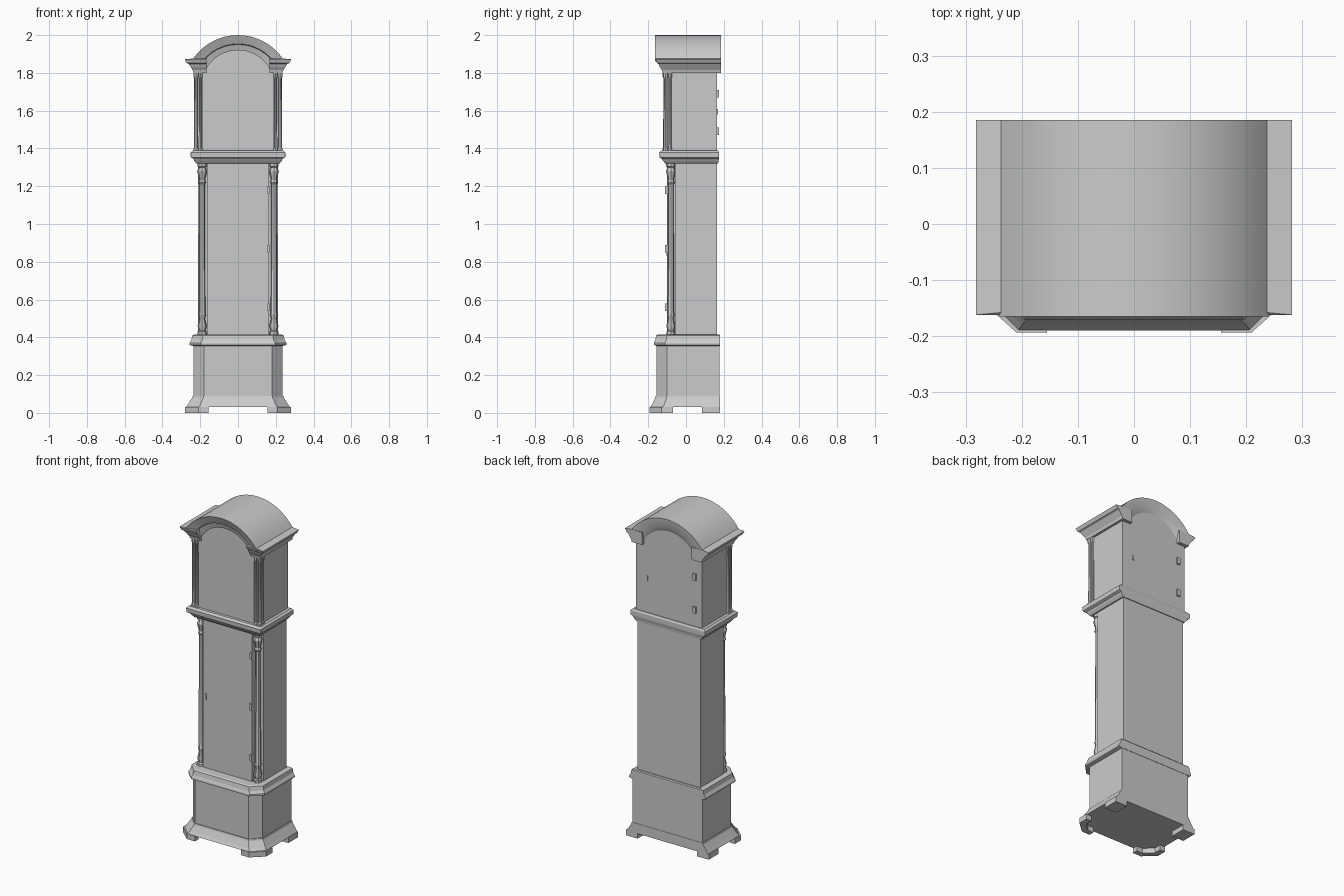
import bpy, bmesh
from math import sin, cos, pi, atan2

if "Cube" in bpy.data.objects:
    bpy.data.objects.remove(bpy.data.objects["Cube"], do_unlink=True)

grey = bpy.data.materials.new("plain_grey")
grey.use_nodes = True
grey.diffuse_color = (0.6, 0.6, 0.6, 1)
grey.node_tree.nodes["Principled BSDF"].inputs["Base Color"].default_value = (0.6, 0.6, 0.6, 1)
SIDES = (("left", 1), ("right", -1))


def finish(name, bm):
    bmesh.ops.recalc_face_normals(bm, faces=bm.faces)
    me = bpy.data.meshes.new(name)
    bm.to_mesh(me)
    bm.free()
    me.materials.append(grey)
    ob = bpy.data.objects.new(name, me)
    bpy.context.collection.objects.link(ob)
    return ob


def loft(name, rings):
    """Skin equal-length closed rings of 3D points and cap the ends."""
    bm = bmesh.new()
    vs = [[bm.verts.new(p) for p in r] for r in rings]
    n = len(vs[0])
    for a, b in zip(vs, vs[1:]):
        for i in range(n):
            j = (i + 1) % n
            bm.faces.new((a[i], a[j], b[j], b[i]))
    bm.faces.new(vs[0])
    bm.faces.new(vs[-1])
    return finish(name, bm)


def box(name, x0, x1, y0, y1, z0, z1):
    return loft(name, [[(x0, y0, z), (x1, y0, z), (x1, y1, z), (x0, y1, z)] for z in (z0, z1)])


def stack(name, levels):
    """Moulded tier with cut front corners; levels are (z, half width, front, back, cut)."""
    return loft(name, [[(-w, b, z), (-w, f + c, z), (-w + c, f, z), (w - c, f, z), (w, f + c, z), (w, b, z)]
                       for z, w, f, b, c in levels])


def slab(name, outline, y0, y1):
    return loft(name, [[(x, y, z) for x, z in outline] for y in (y0, y1)])


def arc(w, z0, top, n=16):
    """Segmental arch from +w to -w, springing at z0 and peaking at top."""
    h = top - z0
    r = (w * w + h * h) / (2 * h)
    a = atan2(w, r - h)
    return [(r * sin(a - 2 * a * i / n), top - r + r * cos(a - 2 * a * i / n)) for i in range(n + 1)]


def panel(name, outline, place, rim=0.01, lift=0.006):
    """Applied moulding frame with a sunken field; place maps (u, v, height) to 3D."""
    bm = bmesh.new()
    face = bm.faces.new([bm.verts.new((u, v, 0)) for u, v in outline])
    if face.normal.z < 0 or face.calc_area() and (face.normal_update() or face.normal.z < 0):
        face.normal_flip()
    for thick, depth in ((0.002, lift), (rim * 0.6, 0), (rim * 0.4, -lift * 0.8)):
        bmesh.ops.inset_region(bm, faces=[face], thickness=thick, depth=0, use_even_offset=True)
        for v in face.verts:
            v.co.z += depth
    for v in bm.verts:
        v.co = place(*v.co)
    return finish(name, bm)


def cut_rect(u0, u1, v0, v1, c, d):
    return [(u0 + c, v0), (u1 - c, v0), (u1, v0 + d), (u1, v1 - d),
            (u1 - c, v1), (u0 + c, v1), (u0, v1 - d), (u0, v0 + d)]


def notched_rect(u0, u1, v0, v1, c):
    s = c * 0.6
    out = []
    for u, v, a, b in ((u0, v0, 1, 1), (u1, v0, -1, 1), (u1, v1, -1, -1), (u0, v1, 1, -1)):
        corner = [(u, v + b * c), (u + a * s, v + b * s), (u + a * c, v)]
        out += corner if a * b > 0 else corner[::-1]
    return out


def turned(name, x, y, profile, n=10):
    return loft(name, [[(x + r * cos(2 * pi * i / n), y + r * sin(2 * pi * i / n), z) for i in range(n)]
                       for z, r in profile])


# Plinth with flared skirt and cap moulding
stack("plinth_skirt", [(0.03, .275, -.19, .18, .068), (0.045, .265, -.18, .18, .065),
                       (0.08, .243, -.163, .18, .06), (0.09, .24, -.16, .18, .058)])
stack("plinth_box", [(0.09, .235, -.155, .178, .055), (0.36, .235, -.155, .178, .055)])
stack("plinth_cap", [(0.355, .24, -.158, .18, .056), (0.36, .257, -.17, .18, .06), (0.37, .257, -.17, .18, .06),
                     (0.385, .247, -.163, .18, .058), (0.41, .242, -.158, .18, .057), (0.415, .23, -.15, .175, .05)])

# Bracket feet
for side, s in SIDES:
    foot = [(.155, -.193), (.21, -.193), (.28, -.13), (.28, -.07), (.245, -.07), (.245, -.115),
            (.195, -.16), (.155, -.16)]
    loft(side + "_front_foot", [[(s * x, y, z) for x, y in foot] for z in (0, .032)])
    box(side + "_back_foot", s * .2, s * .28, .085, .18, 0, .032)

# Trunk with stepped-in front
box("trunk_case", -.213, .213, -.058, .165, .41, 1.33)
box("trunk_front", -.165, .165, -.1, -.05, .41, 1.33)
panel("trunk_door", cut_rect(-.125, .125, .455, 1.28, .045, .035), lambda u, v, h: (u, -.1 - h, v))
for z in (.56, .87, 1.18):
    box("trunk_hinge", .155, .168, -.11, -.095, z - .02, z + .02)
box("door_escutcheon", -.152, -.144, -.104, -.098, .83, .87)

# Trunk corner columns with waisted capitals and bases
for side, s in SIDES:
    turned(side + "_trunk_column", s * .19, -.08,
           [(.41, .024), (.43, .024), (.435, .018), (.46, .024), (.5, .015), (.52, .021), (.53, .017),
            (1.21, .014), (1.22, .021), (1.235, .015), (1.28, .026), (1.3, .018), (1.305, .025), (1.33, .025)], 8)
    panel(side + "_trunk_panel", cut_rect(-.015, .127, .45, 1.285, .025, .025),
          lambda u, v, h, s=s: (s * (.213 + h), u, v))
    panel(side + "_hood_panel", notched_rect(-.045, .13, 1.435, 1.755, .035),
          lambda u, v, h, s=s: (s * (.222 + h), u, v))

# Waist moulding carrying the hood
stack("waist_moulding", [(1.32, .22, -.11, .17, .002), (1.335, .232, -.122, .172, .002),
                         (1.345, .236, -.128, .175, .002), (1.352, .25, -.14, .176, .002),
                         (1.378, .252, -.142, .176, .002), (1.388, .24, -.13, .17, .002)])

# Hood case and arched front
shoulder = [(-.222, 1.38), (.222, 1.38), (.222, 1.82)]
slab("hood_case", shoulder + arc(.18, 1.82, 1.94) + [(-.222, 1.82)], -.08, .165)
slab("hood_front", [(-.188, 1.38), (.188, 1.38), (.188, 1.81)] + arc(.17, 1.82, 1.93) + [(-.188, 1.81)], -.113, -.07)
panel("hood_door", [(-.182, 1.42), (.182, 1.42), (.182, 1.755), (.16, 1.765)] + arc(.153, 1.785, 1.875, 12)
      + [(-.16, 1.765), (-.182, 1.755)], lambda u, v, h: (u, -.113 - h, v), .012, .008)

# Slender hood columns, front corner and behind
for side, s in SIDES:
    for label, x, y, r in (("outer", .222, -.108, .011), ("inner", .199, -.112, .009), ("rear", .224, -.085, .009)):
        turned(f"{side}_{label}_hood_column", s * x, y,
               [(1.38, r * 1.3), (1.4, r * 1.3), (1.405, r), (1.77, r * .85), (1.78, r * 1.3), (1.805, r * 1.3)], 8)
    # Side cornice flaring outward
    cornice = [(1.8, .236, -.124), (1.815, .24, -.128), (1.83, .25, -.138), (1.848, .262, -.146),
               (1.852, .272, -.154), (1.872, .282, -.162), (1.876, .24, -.158)]
    loft(side + "_cornice", [[(s * .168, f, z), (s * w, f, z), (s * w, .185, z), (s * .168, .185, z)]
                             for z, w, f in cornice])

# Barrel roof with moulded arched front edge
inner, middle, outer = arc(.172, 1.815, 1.92), arc(.2, 1.84, 1.95), arc(.24, 1.872, 2.0)
loft("arched_roof", [[(a[0], -.122, a[1]), (b[0], -.132, b[1]), (b[0], -.144, b[1] + .004), (c[0], -.16, c[1] - .012),
                      (c[0], -.165, c[1]), (c[0], .185, c[1]), (b[0], .18, b[1]), (a[0], .165, a[1])]
                     for a, b, c in zip(inner, middle, outer)])

# Fittings on the back of the hood
for z in (1.49, 1.69):
    box("back_hinge", -.185, -.165, .16, .175, z - .02, z + .02)
box("back_latch", .14, .15, .16, .17, 1.58, 1.61)

# Soft shading on the curved parts
bpy.ops.object.select_all(action="DESELECT")
for ob in bpy.context.collection.objects:
    if "column" in ob.name or "roof" in ob.name:
        ob.select_set(True)
        bpy.context.view_layer.objects.active = ob
bpy.ops.object.shade_smooth_by_angle(angle=pi / 6)
